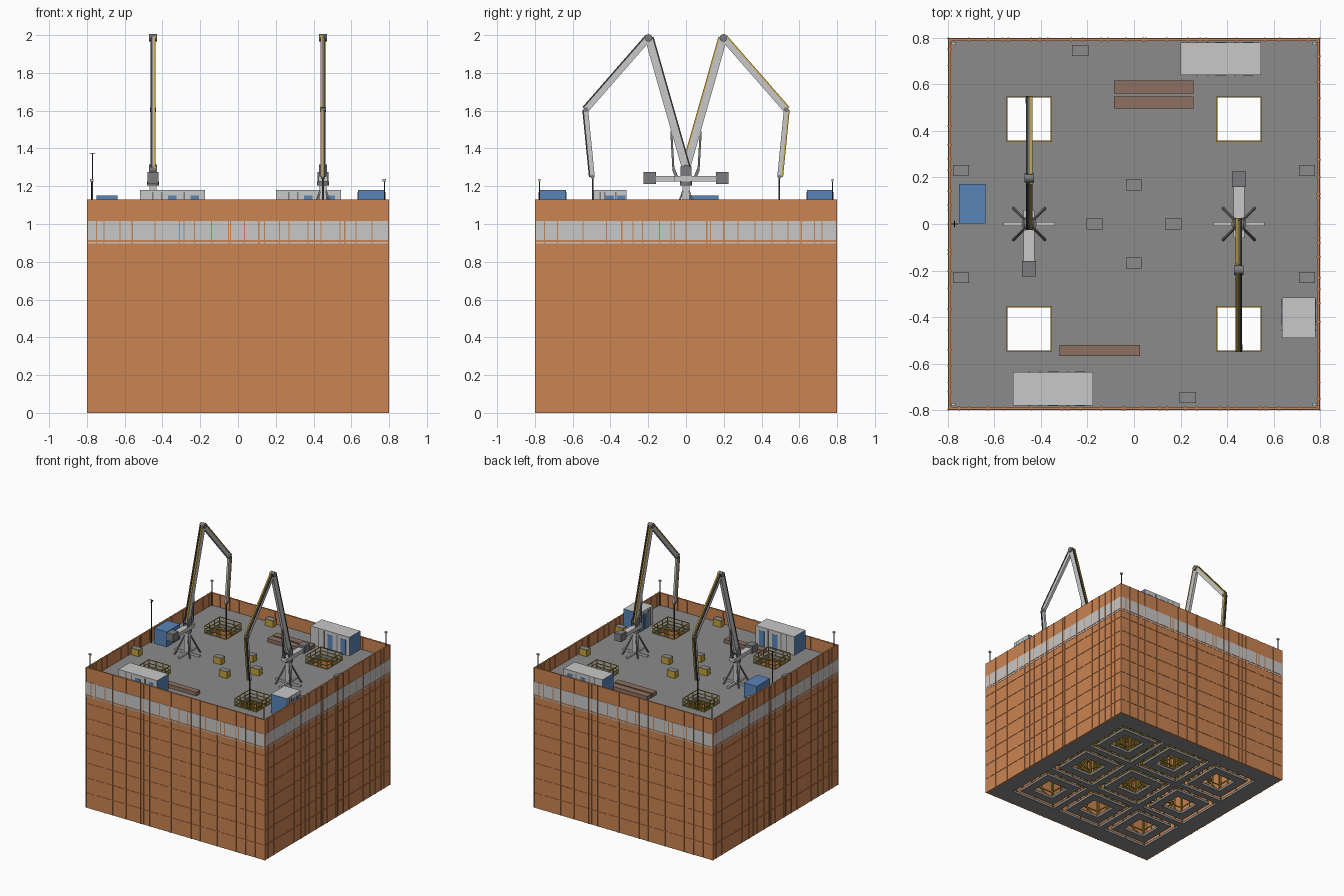
import bpy, bmesh
from mathutils import Vector, Matrix

if "Cube" in bpy.data.objects:
    bpy.data.objects.remove(bpy.data.objects["Cube"])


def material(name, r, g, b):
    m = bpy.data.materials.new(name)
    m.use_nodes = True
    m.diffuse_color = (r, g, b, 1)
    m.node_tree.nodes["Principled BSDF"].inputs["Base Color"].default_value = (r, g, b, 1)
    return m


ORANGE = material("orange_cladding", .6, .23, .085)
DECK = material("deck_grey", .26, .26, .26)
LIGHT = material("light_grey", .58, .58, .58)
BLUE = material("blue", .1, .235, .48)
YELLOW = material("yellow", .55, .36, .04)
BROWN = material("timber_brown", .27, .165, .12)
DARK = material("dark_steel", .045, .047, .05)
STEEL = material("mid_steel", .2, .2, .21)


class Part:
    """Collects simple solids into one named object."""

    def __init__(self, name, *mats):
        self.name, self.mats, self.bm = name, mats, bmesh.new()

    def cube(self, matrix, mat):
        geo = bmesh.ops.create_cube(self.bm, size=1, matrix=matrix)
        for f in {f for v in geo["verts"] for f in v.link_faces}:
            f.material_index = mat

    def box(self, x0, x1, y0, y1, z0, z1, mat=0):
        mid = Vector((x0 + x1, y0 + y1, z0 + z1)) / 2
        size = (abs(x1 - x0), abs(y1 - y0), abs(z1 - z0), 1)
        self.cube(Matrix.Translation(mid) @ Matrix.Diagonal(size), mat)

    def bar(self, a, b, w, h=None, mat=0):
        a, b = Vector(a), Vector(b)
        d = (b - a).normalized()
        side = Vector((1, 0, 0)) if abs(d.x) < .9 else Vector((0, 1, 0))
        n = d.cross(side).normalized()
        side = n.cross(d)
        rot = Matrix((side, n, d)).transposed().to_4x4()
        size = Matrix.Diagonal((w, h or w, (b - a).length, 1))
        self.cube(Matrix.Translation((a + b) / 2) @ rot @ size, mat)

    def drum(self, c, r, length, axis="X", mat=0):
        turn = Matrix.Rotation(1.5708, 4, "Y") if axis == "X" else Matrix()
        geo = bmesh.ops.create_cone(self.bm, cap_ends=True, segments=16, radius1=r, radius2=r,
                                    depth=length, matrix=Matrix.Translation(c) @ turn)
        for f in {f for v in geo["verts"] for f in v.link_faces}:
            f.material_index = mat

    def done(self):
        bmesh.ops.recalc_face_normals(self.bm, faces=self.bm.faces)
        me = bpy.data.meshes.new(self.name)
        self.bm.to_mesh(me)
        self.bm.free()
        for m in self.mats:
            me.materials.append(m)
        ob = bpy.data.objects.new(self.name, me)
        bpy.context.collection.objects.link(ob)
        return ob


def slab(name, cuts, solid, z, thick, mat):
    """Flat plate on a grid of cuts, keeping the cells where solid(x, y)."""
    p = Part(name, mat)
    grid = [[p.bm.verts.new((x, y, z)) for y in cuts] for x in cuts]
    for i in range(len(cuts) - 1):
        for j in range(len(cuts) - 1):
            if solid((cuts[i] + cuts[i + 1]) / 2, (cuts[j] + cuts[j + 1]) / 2):
                p.bm.faces.new((grid[i][j], grid[i + 1][j], grid[i + 1][j + 1], grid[i][j + 1]))
    ext = bmesh.ops.extrude_face_region(p.bm, geom=p.bm.faces[:])
    moved = [v for v in ext["geom"] if isinstance(v, bmesh.types.BMVert)]
    bmesh.ops.translate(p.bm, verts=moved, vec=(0, 0, thick))
    bmesh.ops.delete(p.bm, geom=[v for v in p.bm.verts if not v.link_faces], context="VERTS")
    p.done()


TOP, FLOOR, PITCH, HOLE = 1.13, 1.03, .45, .0925
CELLS = (-PITCH, 0, PITCH)

# Deck with four shaft openings, and base grating of nested frames
slab("deck", [s * v for s, v in ((-1, .785), (-1, PITCH + HOLE), (-1, PITCH - HOLE),
                                 (1, PITCH - HOLE), (1, PITCH + HOLE), (1, .785))],
     lambda x, y: max(abs(abs(x) - PITCH), abs(abs(y) - PITCH)) > HOLE, FLOOR - .02, .02, DECK)


def grating(x, y):
    d = max(min(abs(x - c) for c in CELLS), min(abs(y - c) for c in CELLS))
    return d > .2 or HOLE < d < .16


offsets = (-.2, -.16, -HOLE, HOLE, .16, .2)
slab("base_grating", [-.785] + [c + o for c in CELLS for o in offsets] + [.785],
     grating, 0, .02, DECK)

# Cladding walls with a light band, irregular upright battens and level seams
front_lines = (-.75, -.71, -.625, -.56, -.44, -.31, -.285, -.23, -.14, -.05, -.04, .035,
               .11, .14, .22, .27, .37, .405, .44, .54, .565, .625, .71)
side_lines = (-.75, -.68, -.545, -.42, -.34, -.28, -.23, -.14, -.08, -.06, 0, .11,
              .13, .2, .275, .365, .455, .54, .61, .68, .72)
for k, (name, lines) in enumerate((("front_wall", front_lines), ("left_wall", side_lines),
                                   ("back_wall", front_lines), ("right_wall", side_lines))):
    p = Part(name, ORANGE, LIGHT)
    p.box(-.796, .796, -.796, -.785, 0, TOP)
    p.box(-.798, .798, -.798, -.795, .915, 1.015, 1)
    p.box(-.798, .798, -.798, -.795, .897, .906, 1)
    for x in lines:
        p.box(x - .003, x + .003, -.8, -.795, 0, TOP)
        p.box(x - .003, x + .003, -.786, -.782, FLOOR, TOP)
    for i in range(1, 8):
        p.box(-.8, .8, -.799, -.795, i * .12 - .002, i * .12 + .002)
    for s in (-1, 1):
        p.box(s * .794, s * .8, -.8, -.794, 0, TOP)
    p.done().rotation_euler.z = k * 1.5707963

# Inner scaffold around each shaft
p = Part("inner_scaffold", YELLOW)
levels = [.06 + .155 * i for i in range(7)]
for cx in CELLS:
    for cy in CELLS:
        for r in (.1, .18):
            ring = [(cx + a * r, cy + b * r) for a, b in ((-1, -1), (1, -1), (1, 1), (-1, 1))]
            for (ax, ay), (bx, by) in zip(ring, ring[1:] + ring[:1]):
                p.bar((ax, ay, 0), (ax, ay, FLOOR - .02), .008)
                p.bar(((ax + bx) / 2, (ay + by) / 2, 0), ((ax + bx) / 2, (ay + by) / 2, FLOOR - .02), .006)
                for i, z in enumerate(levels):
                    p.bar((ax, ay, z), (bx, by, z), .007)
                    if r > .15 and i:
                        p.bar((ax, ay, levels[i - 1]), (bx, by, z), .005)
p.done()

# Guard rails at the openings
p = Part("guard_rails", YELLOW)
for cx in (-PITCH, PITCH):
    for cy in (-PITCH, PITCH):
        for s in (-1, 1):
            for z in (FLOOR + .004, FLOOR + .03, FLOOR + .06):
                p.bar((cx - .095, cy + s * .095, z), (cx + .095, cy + s * .095, z), .005)
                p.bar((cx + s * .095, cy - .095, z), (cx + s * .095, cy + .095, z), .005)
            for t in (-.095, -.032, .032, .095):
                p.bar((cx + t, cy + s * .095, FLOOR), (cx + t, cy + s * .095, FLOOR + .06), .005)
                p.bar((cx + s * .095, cy + t, FLOOR), (cx + s * .095, cy + t, FLOOR + .06), .005)
p.done()


# Site containers: light long sides, blue ends, blue doors
def container(name, x0, x1, y0, y1, height, plain=False):
    p = Part(name, LIGHT, BLUE, STEEL)
    p.box(x0, x1, y0, y1, FLOOR, FLOOR + height, 1 if plain else 0)
    along_x = x1 - x0 > y1 - y0
    if not plain:
        for f in p.bm.faces:
            n = f.calc_center_median() - Vector(((x0 + x1) / 2, (y0 + y1) / 2, FLOOR + height / 2))
            if abs(n.x if along_x else n.y) > .05:
                f.material_index = 1
        for t, w, top, mat in ((.5, .045, .12, 1), (.84, .045, .12, 1), (.2, .008, .14, 2),
                               (.34, .008, .14, 2), (.68, .008, .14, 2)):
            for side in (0, 1):
                if along_x:
                    c, e = x0 + t * (x1 - x0), (y0, y1)[side]
                    p.box(c - w / 2, c + w / 2, e - .002, e + .002, FLOOR, FLOOR + top, mat)
                else:
                    c, e = y0 + t * (y1 - y0), (x0, x1)[side]
                    p.box(e - .002, e + .002, c - w / 2, c + w / 2, FLOOR, FLOOR + top, mat)
    p.done()


container("back_container", .2, .545, .64, .778, .15)
container("front_container", -.52, -.175, -.778, -.635, .15)
container("side_container", .635, .778, -.49, -.315, .15)
container("blue_store", -.75, -.637, .003, .172, .12, True)

# Timber stacks
p = Part("timber_stacks", BROWN)
for x0, x1, y0, y1 in ((-.085, .255, .56, .615), (-.085, .255, .495, .548), (-.32, .025, -.567, -.52)):
    p.box(x0, x1, y0, y1, FLOOR, FLOOR + .03)
p.done()

# Small yellow equipment boxes with grey lids
p = Part("equipment_boxes", YELLOW, DECK)
for x, y in ((-.23, .745), (.23, -.745), (-.742, .23), (-.742, -.23), (.742, .23), (.742, -.23),
             (0, .168), (0, -.168), (-.168, 0), (.168, 0)):
    p.box(x - .035, x + .035, y - .024, y + .024, FLOOR, FLOOR + .05)
    p.box(x - .035, x + .035, y - .024, y + .024, FLOOR + .05, FLOOR + .053, 1)
p.done()

# Corner light poles and signal mast
p = Part("light_poles", DARK, LIGHT)
for x in (-.775, .775):
    for y in (-.775, .775):
        p.bar((x, y, FLOOR), (x, y, 1.225), .006)
        p.box(x - .009, x + .009, y - .006, y + .006, 1.225, 1.237, 1)
p.bar((-.77, 0, FLOOR), (-.77, 0, 1.375), .005)
p.bar((-.785, 0, 1.372), (-.755, 0, 1.372), .004)
p.bar((-.77, -.015, 1.36), (-.77, .015, 1.36), .004)
p.done()

# Articulated placing booms, the second turned half round
for name, cx, turn in (("right_boom", -PITCH, 0), ("left_boom", PITCH, 3.14159265)):
    p = Part(name, LIGHT, YELLOW, DARK, STEEL)
    # pedestal with cross feet and struts
    p.box(-.019, .019, -.019, .019, FLOOR, 1.22)
    p.box(-.11, .11, -.008, .008, FLOOR, FLOOR + .015)
    p.box(-.008, .008, -.11, .11, FLOOR, FLOOR + .015)
    for a in (-1, 1):
        for b in (-1, 1):
            p.bar((a * .068, b * .068, FLOOR), (a * .01, b * .01, 1.19), .009, mat=3)
    # slewing arm, counterweight and boom bracket
    p.drum((0, 0, 1.215), .032, .02, "Z", 3)
    p.box(-.024, .024, -.17, .06, 1.225, 1.255)
    p.box(-.03, .03, -.225, -.158, 1.213, 1.275, 3)
    for s in (-1, 1):
        p.box(s * .014, s * .022, -.028, .028, 1.25, 1.305, 3)
    # boom sections with pipe and rail along the outer face
    joints = [Vector(j) for j in ((0, 0, 1.29), (0, .198, 1.985), (0, .53, 1.605), (0, .495, 1.25))]
    for a, b, w, h in zip(joints, joints[1:], (.022, .02, .016), (.04, .032, .024)):
        p.bar(a, b, w, h)
        n = Vector((1, 0, 0)).cross((b - a).normalized()) * (h / 2 + .003)
        for x, mat in ((.008, 1), (-.008, 2)):
            o = n + Vector((x, 0, 0))
            p.bar(a + o, b + o, .011, .008, mat)
    for j, r, w in zip(joints, (.024, .02, .013, .01), (.044, .04, .03, .02)):
        p.drum(j, r, w, "X", 3)
    # lift cylinder and hanging hose
    p.bar((0, .05, 1.25), (0, .066, 1.29), .016, mat=3)
    p.bar((0, .066, 1.28), (0, .078, 1.49), .011, mat=3)
    p.bar((0, .493, 1.26), (0, .493, .95), .008, mat=2)
    ob = p.done()
    ob.location.x = cx
    ob.rotation_euler.z = turn
